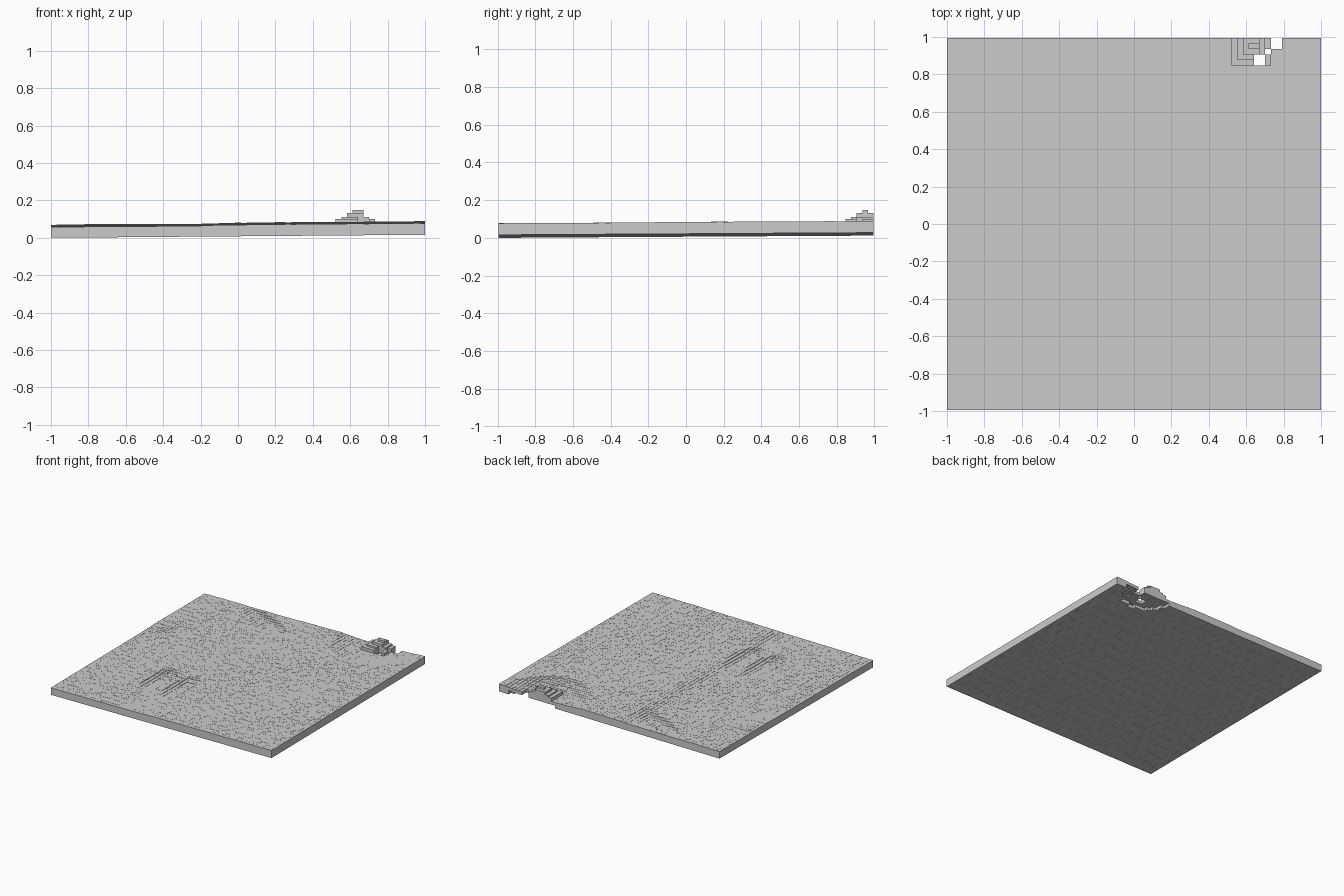
import bpy, bmesh, math, random

if "Cube" in bpy.data.objects:
    bpy.data.objects.remove(bpy.data.objects["Cube"])

random.seed(4)
N = 67                      # cells along each side
HX, HY = 1.0, 0.995         # half sizes
DX, DY = 2 * HX / N, 2 * HY / N


def mound(x, y, cx, cy, rx, ry):
    """Soft bump, 1 at the centre and 0 outside its ellipse."""
    d = ((x - cx) / rx) ** 2 + ((y - cy) / ry) ** 2
    return max(0.0, 1 - d)


def is_hole(x, y):
    return (0.65 < x < 0.70 and 0.84 < y < 0.90) or \
           (0.70 < x < 0.745 and 0.90 < y < 0.935) or \
           (0.73 < x < 0.80 and y > 0.93)


def underside(x, y):
    return 0.0145 + 0.008 * x + 0.006 * y


def terrain(x, y):
    z = 0.074 + 0.0085 * x + 0.006 * y
    z += 0.002 * math.tanh((x + 0.15) * 20)              # long step
    z -= 0.010 * mound(x, y, -0.41, -0.43, 0.10, 0.24)   # twin hollows
    z -= 0.008 * mound(x, y, -0.20, -0.46, 0.09, 0.24)
    z -= 0.007 * mound(x, y + 0.45 * (x + 0.35), -0.35, 0.85, 0.3, 0.09)
    z += 0.004 * mound(x, y, -0.95, 0.42, 0.15, 0.2)
    z -= 0.016 * mound(x, y, 0.60, 1.0, 0.36, 0.40)      # crater
    z += 0.0015 * math.sin(5 * x + 2) * math.sin(4 * y + 1)
    return z + random.uniform(-0.0008, 0.0008)


def rock(x, y):
    """Stepped height of the small outcrop at the back edge."""
    r = max(abs(x - 0.632), abs(y - 0.945) * 1.1)
    for limit, height in ((0.025, 0.148), (0.045, 0.133), (0.065, 0.112), (0.10, 0.10)):
        if r < limit:
            return height
    return 0.0


# Height span of every column
cells = {}
for i in range(N):
    for j in range(N):
        x, y = -HX + (i + 0.5) * DX, -HY + (j + 0.5) * DY
        if is_hole(x, y):
            continue
        low, top = underside(x, y), terrain(x, y)
        # undercut below the outcrop
        if mound(x, y, 0.70, 1.0, 0.20, 0.20) > 0:
            low = top - 0.025
        cells[i, j] = (low, max(top, rock(x, y)))

bm = bmesh.new()


def quad(*pts):
    bm.faces.new([bm.verts.new(p) for p in pts])


def wall(i, j, di, dj, z0, z1):
    if z1 - z0 < 1e-5:
        return
    cx, cy = -HX + (i + 0.5) * DX, -HY + (j + 0.5) * DY
    ex, ey = cx + di * DX / 2, cy + dj * DY / 2
    tx, ty = -dj * DX / 2, di * DY / 2
    quad((ex - tx, ey - ty, z0), (ex + tx, ey + ty, z0),
         (ex + tx, ey + ty, z1), (ex - tx, ey - ty, z1))


# Flat caps, and walls only where a column is exposed
for (i, j), (low, top) in cells.items():
    x0, y0 = -HX + i * DX, -HY + j * DY
    x1, y1 = x0 + DX, y0 + DY
    quad((x0, y0, top), (x1, y0, top), (x1, y1, top), (x0, y1, top))
    quad((x0, y1, low), (x1, y1, low), (x1, y0, low), (x0, y0, low))
    for di, dj in ((1, 0), (-1, 0), (0, 1), (0, -1)):
        other = cells.get((i + di, j + dj))
        if other is None:
            wall(i, j, di, dj, low, top)
        else:
            wall(i, j, di, dj, max(low, other[1]), top)
            wall(i, j, di, dj, low, min(top, other[0]))

bmesh.ops.remove_doubles(bm, verts=bm.verts, dist=1e-6)
low_z = min(v.co.z for v in bm.verts)
bmesh.ops.translate(bm, verts=bm.verts, vec=(0, 0, -low_z))
mesh = bpy.data.meshes.new("terrain_slab")
bm.to_mesh(mesh)
bm.free()
slab = bpy.data.objects.new("terrain_slab", mesh)
bpy.context.collection.objects.link(slab)
